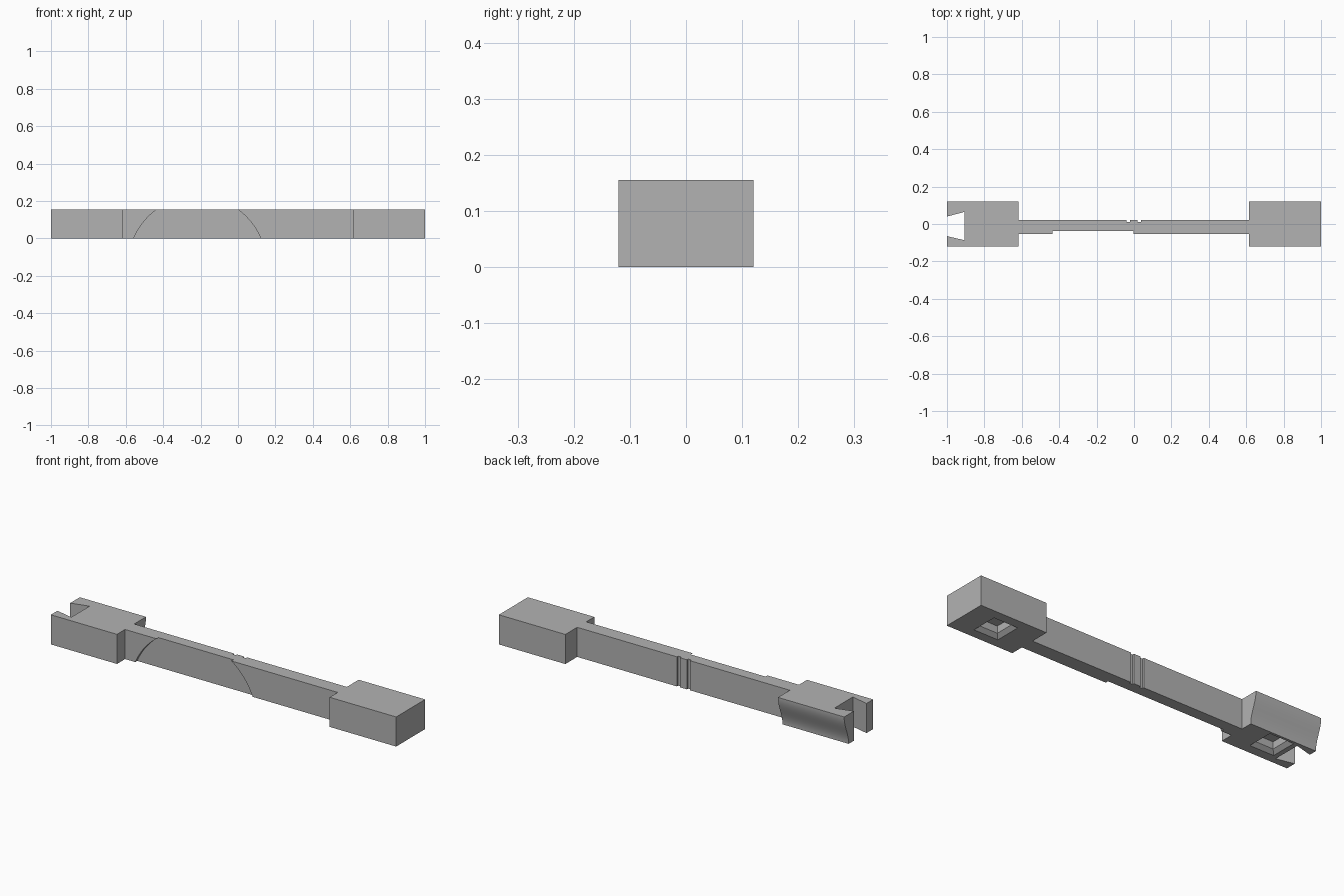
import bpy, bmesh, math

if "Cube" in bpy.data.objects:
    bpy.data.objects.remove(bpy.data.objects["Cube"])

H = 0.155          # overall height
gray = bpy.data.materials.new("plain_gray")
gray.diffuse_color = (0.45, 0.45, 0.45, 1)
gray.use_nodes = True
gray.node_tree.nodes["Principled BSDF"].inputs["Base Color"].default_value = gray.diffuse_color


def loft(name, rings):
    """Closed solid through a list of equal-length rings of 3D points."""
    bm = bmesh.new()
    loops = [[bm.verts.new(p) for p in ring] for ring in rings]
    for a, b in zip(loops, loops[1:]):
        for i in range(len(a)):
            j = (i + 1) % len(a)
            bm.faces.new((a[i], a[j], b[j], b[i]))
    bm.faces.new(loops[0])
    bm.faces.new(loops[-1])
    bmesh.ops.recalc_face_normals(bm, faces=bm.faces)
    mesh = bpy.data.meshes.new(name)
    bm.to_mesh(mesh)
    bm.free()
    mesh.materials.append(gray)
    ob = bpy.data.objects.new(name, mesh)
    bpy.context.collection.objects.link(ob)
    return ob


def square(cx, r, z):
    return [(cx - r, -r, z), (cx + r, -r, z), (cx + r, r, z), (cx - r, r, z)]


# Body: plan outline with end blocks, thin bar, dovetail slot and two grooves
plan = [(-1, -0.12), (-0.617, -0.12), (-0.617, -0.053), (0.615, -0.053),
        (0.615, -0.12), (1, -0.12), (1, 0.12), (0.615, 0.12), (0.615, 0.022),
        (0.037, 0.022), (0.037, 0.012), (0.019, 0.012), (0.019, 0.022),
        (-0.021, 0.022), (-0.021, 0.012), (-0.039, 0.012), (-0.039, 0.022),
        (-0.617, 0.022), (-0.617, 0.12), (-1, 0.12), (-1, 0.04),
        (-0.905, 0.065), (-0.905, -0.087), (-1, -0.065)]
body = loft("connecting_bar", [[(x, y, z) for x, y in plan] for z in (0, H)])

cutters = []

# Arched shallow recess on the front of the bar
N = 96
disc = [(-0.218 + 0.369 * math.cos(2 * math.pi * i / N),
         -0.1435 + 0.369 * math.sin(2 * math.pi * i / N)) for i in range(N)]
cutters.append(loft("arch_cutter", [[(x, y, z) for x, z in disc] for y in (-0.09, -0.037)]))

# S-curved back of the left block
curve = []
for i in range(21):
    t = i / 20
    curve.append((0.1015 - 0.0185 * math.cos(math.pi * t), H * t))
profile = [(0.083, -0.05)] + curve + [(0.16, H), (0.16, -0.05)]
cutters.append(loft("curve_cutter", [[(x, y, z) for y, z in profile] for x in (-1.05, -0.56)]))

# Square sockets with bevelled rims under both blocks
for side, cx in (("left", -0.81), ("right", 0.812)):
    cutters.append(loft(side + "_socket_cutter", [
        square(cx, 0.07, -0.03), square(cx, 0.07, 0.0),
        square(cx, 0.05, 0.018), square(cx, 0.05, 0.055)]))

# Apply the cuts and remove the helpers
bpy.context.view_layer.objects.active = body
body.select_set(True)
for c in cutters:
    mod = body.modifiers.new("cut", 'BOOLEAN')
    mod.operation = 'DIFFERENCE'
    mod.solver = 'EXACT'
    mod.object = c
    bpy.ops.object.modifier_apply(modifier=mod.name)
    bpy.data.objects.remove(c, do_unlink=True)
bpy.ops.object.shade_smooth_by_angle(angle=math.radians(25))
